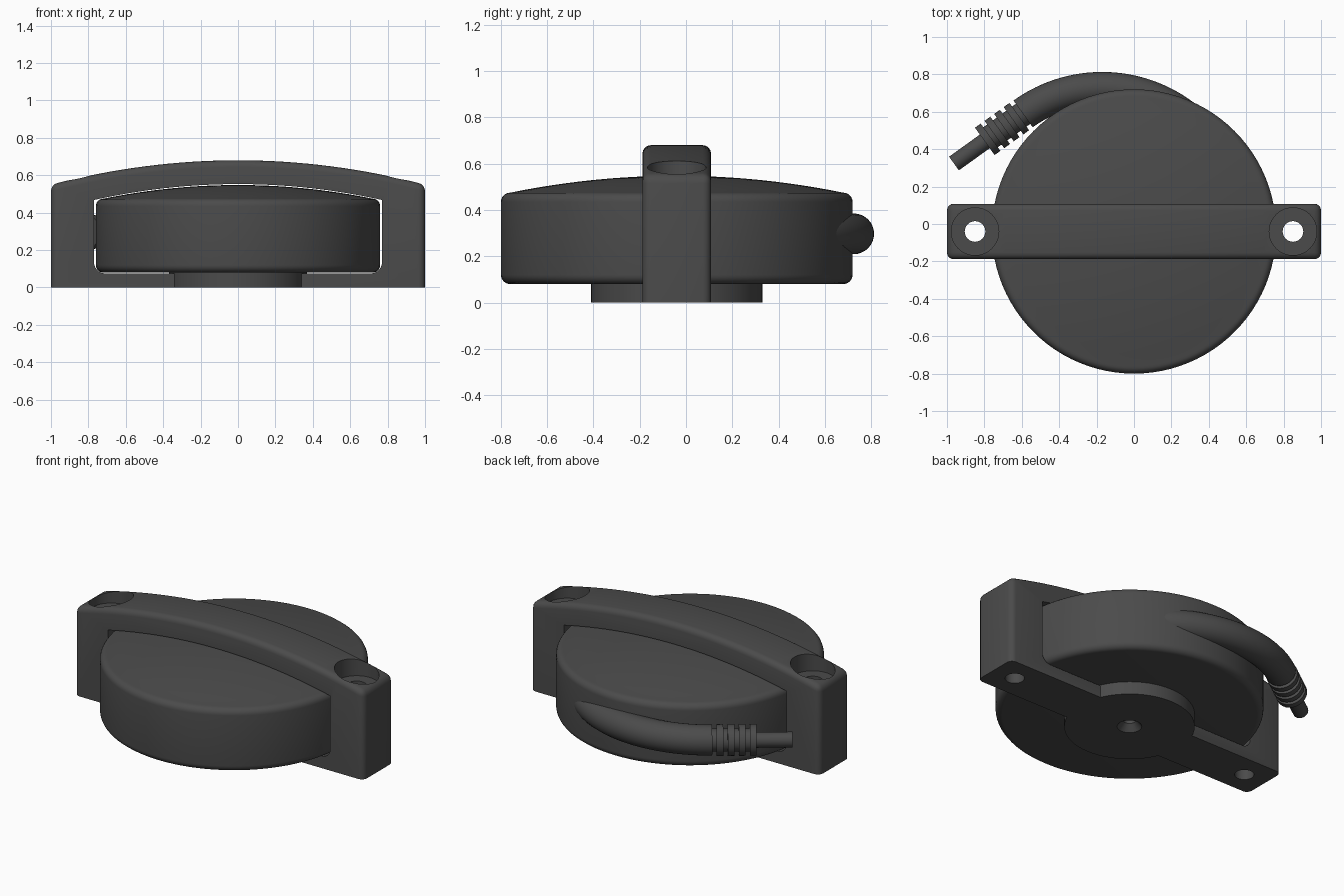
import bpy, bmesh, math
from mathutils import Matrix, Vector

cube = bpy.data.objects.get("Cube")
if cube:
    bpy.data.objects.remove(cube, do_unlink=True)

YC = -0.04          # depth of the main axis
HALF = 0.148        # half width of the bracket

mat = bpy.data.materials.new("dark grey plastic")
mat.use_nodes = True
mat.diffuse_color = (0.07, 0.07, 0.07, 1)
mat.node_tree.nodes["Principled BSDF"].inputs["Base Color"].default_value = (0.07, 0.07, 0.07, 1)


def make_object(name, bm):
    bmesh.ops.recalc_face_normals(bm, faces=bm.faces[:])
    mesh = bpy.data.meshes.new(name)
    bm.to_mesh(mesh)
    bm.free()
    obj = bpy.data.objects.new(name, mesh)
    bpy.context.collection.objects.link(obj)
    mesh.materials.append(mat)
    return obj


def activate(obj):
    bpy.ops.object.select_all(action='DESELECT')
    obj.select_set(True)
    bpy.context.view_layer.objects.active = obj


def smooth(obj):
    activate(obj)
    bpy.ops.object.shade_smooth_by_angle(angle=math.radians(32))


def lathe(name, profile, matrix, steps=64):
    """Revolve (radius, height) points that start and end on the axis."""
    bm = bmesh.new()
    verts = [bm.verts.new((r, 0, z)) for r, z in profile]
    edges = [bm.edges.new(pair) for pair in zip(verts, verts[1:])]
    bmesh.ops.spin(bm, geom=verts + edges, cent=(0, 0, 0), axis=(0, 0, 1),
                   angle=math.tau, steps=steps)
    bmesh.ops.remove_doubles(bm, verts=bm.verts[:], dist=1e-5)
    bm.transform(matrix)
    return make_object(name, bm)


def extrude_y(outline, half):
    """Extrude an x-z outline symmetrically in depth."""
    bm = bmesh.new()
    face = bm.faces.new([bm.verts.new((x, YC - half, z)) for x, z in outline])
    new = bmesh.ops.extrude_face_region(bm, geom=[face])["geom"]
    bmesh.ops.translate(bm, vec=(0, 2 * half, 0),
                        verts=[v for v in new if isinstance(v, bmesh.types.BMVert)])
    bmesh.ops.recalc_face_normals(bm, faces=bm.faces[:])
    return bm


def cut(obj, cutter):
    activate(obj)
    mod = obj.modifiers.new("cut", 'BOOLEAN')
    mod.operation = 'DIFFERENCE'
    mod.solver = 'EXACT'
    mod.object = cutter
    bpy.ops.object.modifier_apply(modifier=mod.name)


def corner(cx, cz, r, start):
    return [(cx + r * math.cos(math.radians(start + a)), cz + r * math.sin(math.radians(start + a)))
            for a in range(0, 91, 15)]


def arch(half_width, end_z, rise, steps):
    """Shallow arc running from right to left."""
    ts = [1 - 2 * i / steps for i in range(steps + 1)]
    return [(half_width * t, end_z + rise * (1 - t * t)) for t in ts]


# Bracket: arched block with rounded upper edges
bm = extrude_y([(-1, 0), (1, 0)] + arch(1, 0.55, 0.13, 32), HALF)


def is_rounded(e):
    a, b = e.verts[0].co, e.verts[1].co
    along_y = abs(a.y - b.y) > 0.01
    if along_y:
        return abs(a.x) > 0.99 and a.z > 0.1
    return max(a.z, b.z) > 0.1


bmesh.ops.bevel(bm, geom=[e for e in bm.edges if is_rounded(e)], offset=0.035,
                segments=4, profile=0.5, affect='EDGES', clamp_overlap=True)
bracket = make_object("bracket", bm)

# Opening through the bracket
opening_line = (corner(-0.71, 0.135, 0.06, 180) + corner(0.71, 0.135, 0.06, 270)
                + arch(0.77, 0.468, 0.085, 32))
opening = make_object("opening_cutter", extrude_y(opening_line, 0.4))
cut(bracket, opening)

# Round foot under the housing
foot = lathe("round_foot", [(0, 0), (0.37, 0), (0.37, 0.09), (0, 0.09)],
             Matrix.Translation((0, YC, 0)))

# Counterbored screw holes and the countersink in the foot
cutters = [opening]
for x in (-0.85, 0.85):
    hole = lathe("screw_hole_cutter", [(0, -0.1), (0.055, -0.1), (0.055, 0.5),
                                       (0.127, 0.5), (0.127, 0.9), (0, 0.9)],
                 Matrix.Translation((x, YC, 0)), 48)
    cut(bracket, hole)
    cutters.append(hole)
sink = lathe("countersink_cutter", [(0, -0.02), (0.07, -0.02), (0.07, 0), (0.035, 0.04),
                                    (0.035, 0.2), (0, 0.2)],
             Matrix.Translation((0, YC, 0)), 32)
cutters.append(sink)
cut(bracket, sink)
cut(foot, sink)
for c in cutters:
    bpy.data.objects.remove(c, do_unlink=True)
smooth(bracket)
smooth(foot)

# Drum housing with rounded rims and a domed lid
dome = [(r, z) for r, z in arch(0.72, 0.475, 0.073, 24) if r >= 0][::-1]
upper_rim = corner(0.72, 0.435, 0.04, 0)[::-1]
lower_rim = corner(0.72, 0.12, 0.04, 270)[::-1]
housing = lathe("drum_housing", dome + upper_rim[1:] + lower_rim + [(0, 0.08)],
                Matrix.Translation((0, YC, 0)), 96)
smooth(housing)

# Cable sleeve: round tube that curves out of the housing wall
CX, CZ, R, TUBE = -0.17, 0.297, 0.725, 0.088
START, END = math.radians(25), math.radians(125.7)
bm = bmesh.new()
ring = bmesh.ops.create_circle(bm, cap_ends=True, radius=TUBE, segments=32)["verts"]
place = Matrix.Rotation(START, 4, 'Z') @ Matrix.Translation((R, 0, 0)) @ Matrix.Rotation(math.pi / 2, 4, 'X')
bmesh.ops.transform(bm, matrix=Matrix.Translation((CX, 0, CZ)) @ place, verts=ring)
bmesh.ops.spin(bm, geom=bm.faces[:], cent=(CX, 0, CZ), axis=(0, 0, 1),
               angle=END - START, steps=40)
smooth(make_object("cable_sleeve", bm))

# Ribbed strain relief and cable end, straight on from the sleeve
tip = Vector((CX + R * math.cos(END), R * math.sin(END), CZ))
along = Vector((-math.sin(END), math.cos(END), 0))
frame = Matrix.Translation(tip) @ along.to_track_quat('Z', 'Y').to_matrix().to_4x4()
CORE, RIB = 0.066, 0.09
profile = [(0, -0.02), (CORE, -0.02)]
for i in range(4):
    s = 0.025 + 0.063 * i
    profile += [(CORE, s), (RIB, s), (RIB, s + 0.038), (CORE, s + 0.038)]
smooth(lathe("strain_relief", profile + [(0, profile[-1][1])], frame, 32))
smooth(lathe("cable_end", [(0, 0.2), (0.045, 0.2), (0.045, 0.455), (0, 0.455)], frame, 32))
